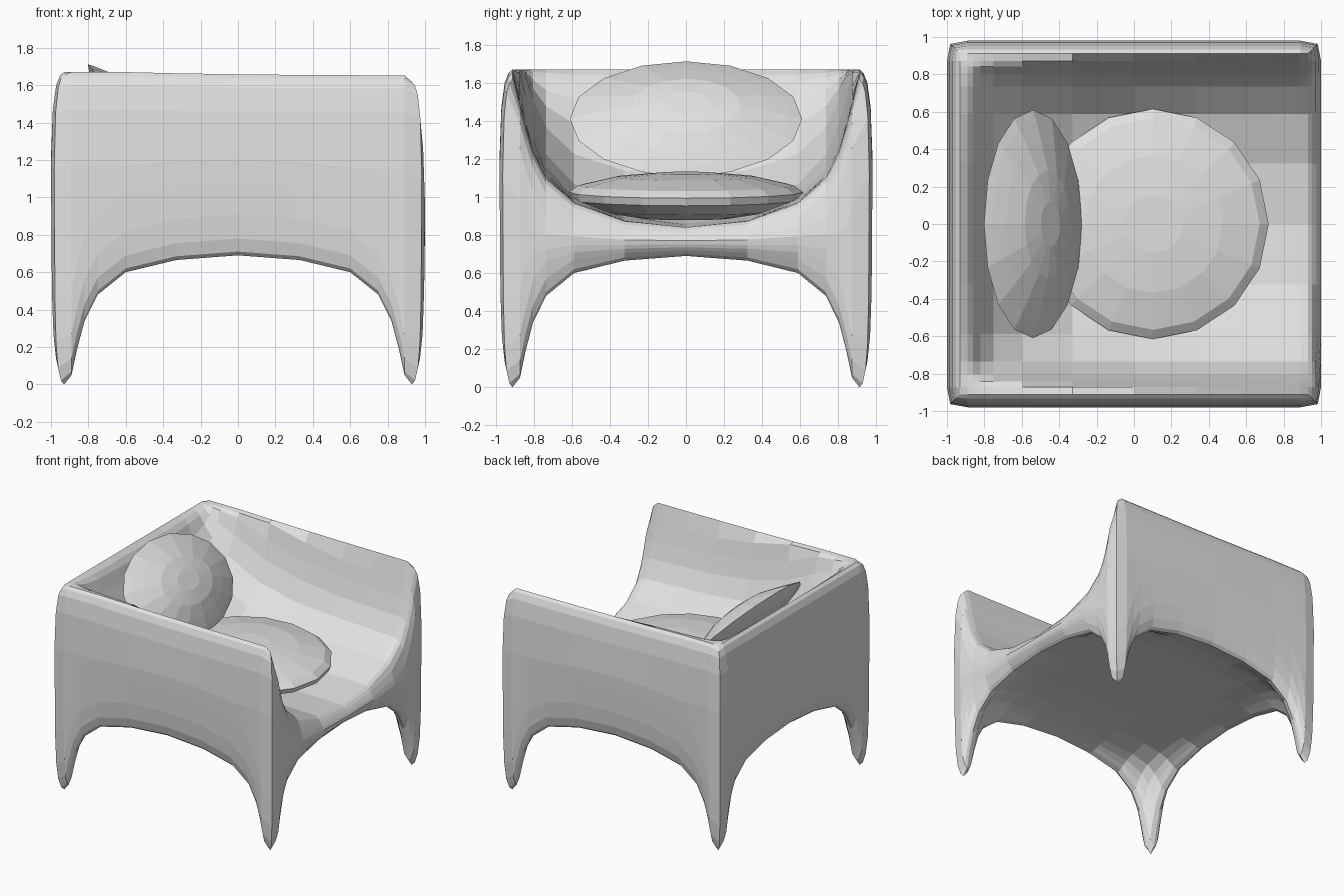
import bpy, bmesh, math
from mathutils import Matrix

if "Cube" in bpy.data.objects:
    bpy.data.objects.remove(bpy.data.objects["Cube"])

grey = bpy.data.materials.new("light_grey")
grey.diffuse_color = (0.76, 0.76, 0.76, 1)
grey.use_nodes = True
grey.node_tree.nodes["Principled BSDF"].inputs["Base Color"].default_value = grey.diffuse_color


def interp(table, v):
    """Piecewise linear profile lookup."""
    for (a, p), (b, q) in zip(table, table[1:]):
        if v <= b:
            return p + (q - p) * max(0, v - a) / (b - a)
    return table[-1][1]


def finish(name, bm):
    bmesh.ops.recalc_face_normals(bm, faces=bm.faces)
    mesh = bpy.data.meshes.new(name)
    bm.to_mesh(mesh)
    bm.free()
    mesh.materials.append(grey)
    ob = bpy.data.objects.new(name, mesh)
    bpy.context.collection.objects.link(ob)
    return ob


# Profiles: arch between legs, arm side curve, backrest slope, arm thickening to the back
ARCH = [(0, .69), (.33, .665), (.6, .6), (.75, .48), (.82, .34), (.86, .19), (.89, .05), (.93, 0)]
ARM = [(0, .84), (.32, .87), (.6, .97), (.75, 1.1), (.83, 1.26), (.885, 1.46), (.925, 1.65), (.99, 1.67)]
BACK = [(-.93, 1.67), (-.87, 1.62), (-.82, 1.47), (-.75, 1.31), (-.6, 1.11),
        (-.33, .93), (0, .86), (.93, .84)]
SHOULDER = [(-.62, .06), (-.33, .035), (.2, .01), (.9, .0)]
half = [.33, .6, .75, .82, .86, .89, .93]
COORDS = [-c for c in reversed(half)] + [0] + half
N = len(COORDS)


def top_z(x, y):
    ay = abs(y)
    h = (interp(ARM, ay + interp(SHOULDER, x) * min(1, ay / .75)) - .84) / .83
    k = (interp(BACK, x) - .84) / .83
    z = .84 + .83 * (1 - (1 - h) * (1 - k))
    if x > .92:
        z -= .035 * h
    elif x < -.92 and ay > .92:
        z -= .015
    return z


def bottom_z(x, y):
    f, g = (1 - interp(ARCH, abs(c)) / .69 for c in (x, y))
    dome = .04 * (1 - (max(abs(x), abs(y)) / .93) ** 4)
    return (.69 + dome) * (1 - f * g)


# Chair shell: bowl above, vault below, rounded outer wall with blunt legs
SY = .98
bm = bmesh.new()
top = [[bm.verts.new((x, y * SY, top_z(x, y))) for y in COORDS] for x in COORDS]
low = [[bm.verts.new((x, y * SY, bottom_z(x, y))) for y in COORDS] for x in COORDS]
for grid in (top, low):
    for i in range(N - 1):
        for j in range(N - 1):
            bm.faces.new((grid[i][j], grid[i + 1][j], grid[i + 1][j + 1], grid[i][j + 1]))

M = N - 1
border = ([(i, 0) for i in range(M)] + [(M, j) for j in range(M)]
          + [(i, M) for i in range(M, 0, -1)] + [(0, j) for j in range(M, 0, -1)])
# outward offset, vertical distance, share of wall height, measured from the top
RINGS = [(.022, .02, .08, True), (.042, .07, .2, True), (.06, .2, .35, True),
         (.07, .5, .47, True), (.065, .45, .4, False), (.057, .22, .3, False),
         (.043, .09, .2, False), (.022, .02, .08, False)]
loops = [[top[i][j] for i, j in border]]
for out, dist, share, from_top in RINGS:
    loop = []
    for i, j in border:
        x, y = COORDS[i], COORDS[j]
        zt, zb = top_z(x, y), bottom_z(x, y)
        d = min(dist, share * (zt - zb))
        corner = i in (0, M) and j in (0, M)
        o = out * (.75 if corner else 1)
        px = x + (o if i == M else -o if i == 0 else 0)
        py = y + (o if j == M else -o if j == 0 else 0)
        loop.append(bm.verts.new((px, py * SY, zt - d if from_top else zb + d)))
    loops.append(loop)
loops.append([low[i][j] for i, j in border])
for a, b in zip(loops, loops[1:]):
    for n in range(len(a)):
        m = (n + 1) % len(a)
        bm.faces.new((a[n], a[m], b[m], b[n]))
finish("chair_shell", bm)


def cushion(name, profile, rx, ry, loc, tilt, seg=16):
    """Faceted lens: profile gives (radius share, height) from top to bottom."""
    bm = bmesh.new()
    rings = [[bm.verts.new((rx * r * math.cos(2 * math.pi * s / seg),
                            ry * r * math.sin(2 * math.pi * s / seg), h))
              for s in range(seg)] for r, h in profile]
    for a, b in zip(rings, rings[1:]):
        for n in range(seg):
            m = (n + 1) % seg
            bm.faces.new((a[n], a[m], b[m], b[n]))
    bm.faces.new(rings[0])
    bm.faces.new(rings[-1])
    bm.transform(Matrix.Translation(loc) @ Matrix.Rotation(tilt, 4, 'Y'))
    finish(name, bm)


# Seat cushion with a flat rim band, slightly lower at the front
cushion("seat_cushion", [(.25, .11), (.6, .09), (.92, .045), (1, .01), (.98, -.03),
                         (.8, -.085), (.4, -.125)],
        .62, .615, (.1, 0, 1.015), math.radians(3))
# Back cushion leaning on the backrest
cushion("back_cushion", [(.2, .125), (.47, .105), (.72, .06), (.9, .023), (1, 0),
                         (.9, -.025), (.7, -.055), (.4, -.08)],
        .4, .61, (-.54, 0, 1.41), math.radians(49))
